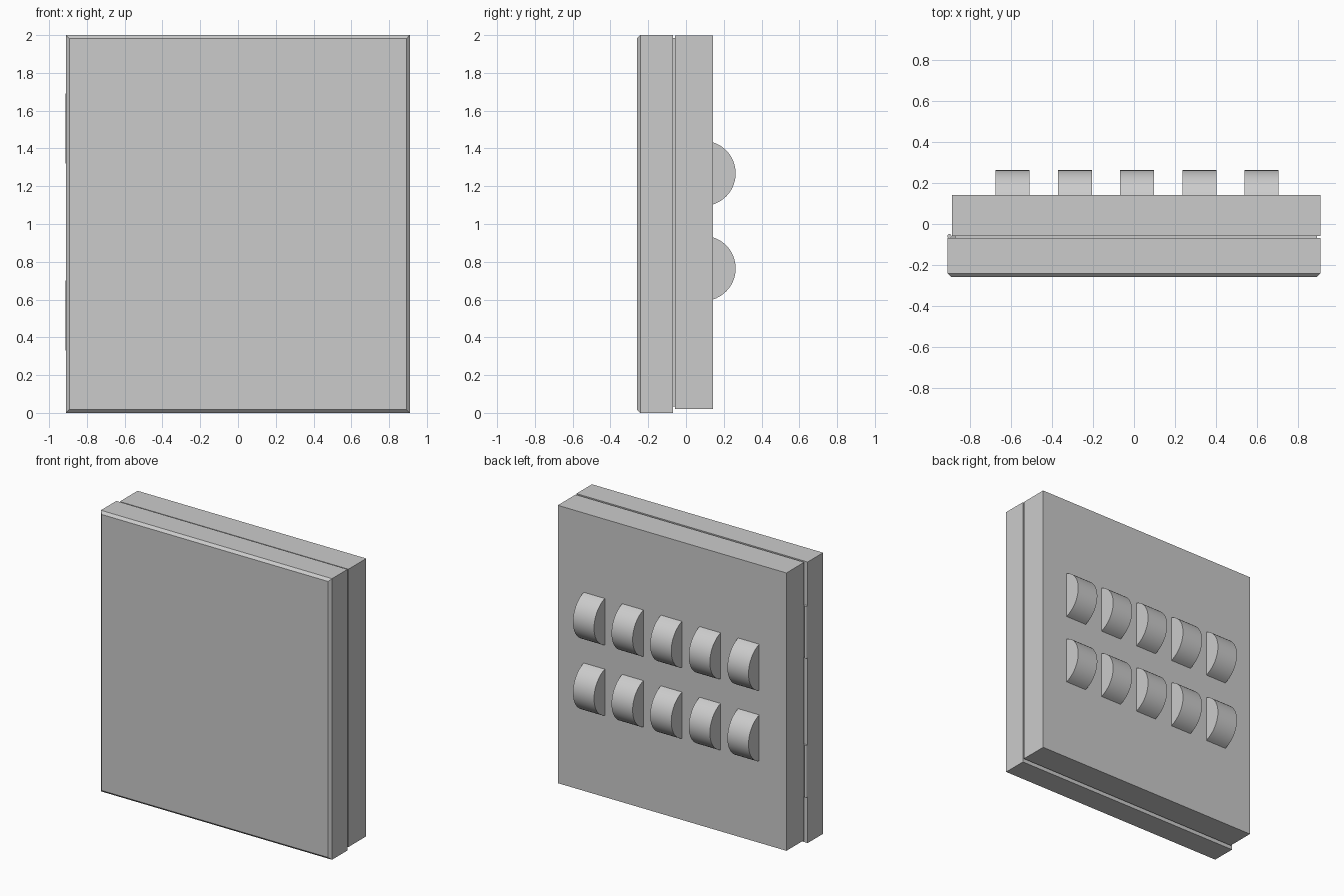
import bpy, bmesh, math

if "Cube" in bpy.data.objects:
    bpy.data.objects.remove(bpy.data.objects["Cube"])


def finish(name, bm, smooth=False):
    bmesh.ops.recalc_face_normals(bm, faces=bm.faces)
    me = bpy.data.meshes.new(name)
    bm.to_mesh(me)
    bm.free()
    ob = bpy.data.objects.new(name, me)
    bpy.context.collection.objects.link(ob)
    if smooth:
        bpy.ops.object.select_all(action='DESELECT')
        ob.select_set(True)
        bpy.context.view_layer.objects.active = ob
        bpy.ops.object.shade_smooth_by_angle(angle=math.radians(35))
    return ob


def box(name, x, y, z, front_bevel=0):
    bm = bmesh.new()
    bmesh.ops.create_cube(bm, size=1)
    for v in bm.verts:
        v.co = [(r[0] + r[1]) / 2 + c * (r[1] - r[0]) for r, c in zip((x, y, z), v.co)]
    if front_bevel:
        edges = [e for e in bm.edges if all(v.co.y < y[0] + 1e-4 for v in e.verts)]
        bmesh.ops.bevel(bm, geom=edges, offset=front_bevel, segments=1, affect='EDGES')
    return finish(name, bm)


def extrude_x(name, profile, x0, x1):
    bm = bmesh.new()
    face = bm.faces.new([bm.verts.new((x0, y, z)) for y, z in profile])
    ext = bmesh.ops.extrude_face_region(bm, geom=[face], use_keep_orig=True)
    bmesh.ops.translate(bm, vec=(x1 - x0, 0, 0),
                        verts=[g for g in ext['geom'] if isinstance(g, bmesh.types.BMVert)])
    return finish(name, bm, True)


# Door with chamfered front edges, recessed seal, and cabinet body
box("door", (-0.91, 0.91), (-0.26, -0.068), (0, 2), 0.018)
box("door_seal", (-0.875, 0.895), (-0.07, -0.05), (0.035, 1.985))
box("cabinet_body", (-0.89, 0.91), (-0.058, 0.142), (0.02, 1.997))

# Hinge barrels in the gap on the left edge
for i, z in enumerate((0.515, 1.505)):
    bm = bmesh.new()
    bmesh.ops.create_cone(bm, cap_ends=True, segments=16, radius1=0.01, radius2=0.01, depth=0.37)
    bmesh.ops.translate(bm, vec=(-0.902, -0.059, z), verts=bm.verts)
    finish(f"hinge_{i}", bm, True)
    box(f"hinge_leaf_{i}", (-0.902, -0.87), (-0.066, -0.06), (z - 0.185, z + 0.185))

# Two rows of rounded vent hoods on the back
R, CY = 0.173, 0.09
A = math.acos((0.14 - CY) / R)
N = 20
for row, zc in enumerate((0.765, 1.268)):
    arc = [(CY + R * math.cos(a), zc + R * math.sin(a))
           for a in (-A + 2 * A * k / N for k in range(N + 1))]
    for col in range(5):
        xc = 0.015 + (col - 2) * 0.304
        extrude_x(f"vent_hood_{row}_{col}", arc, xc - 0.083, xc + 0.083)
